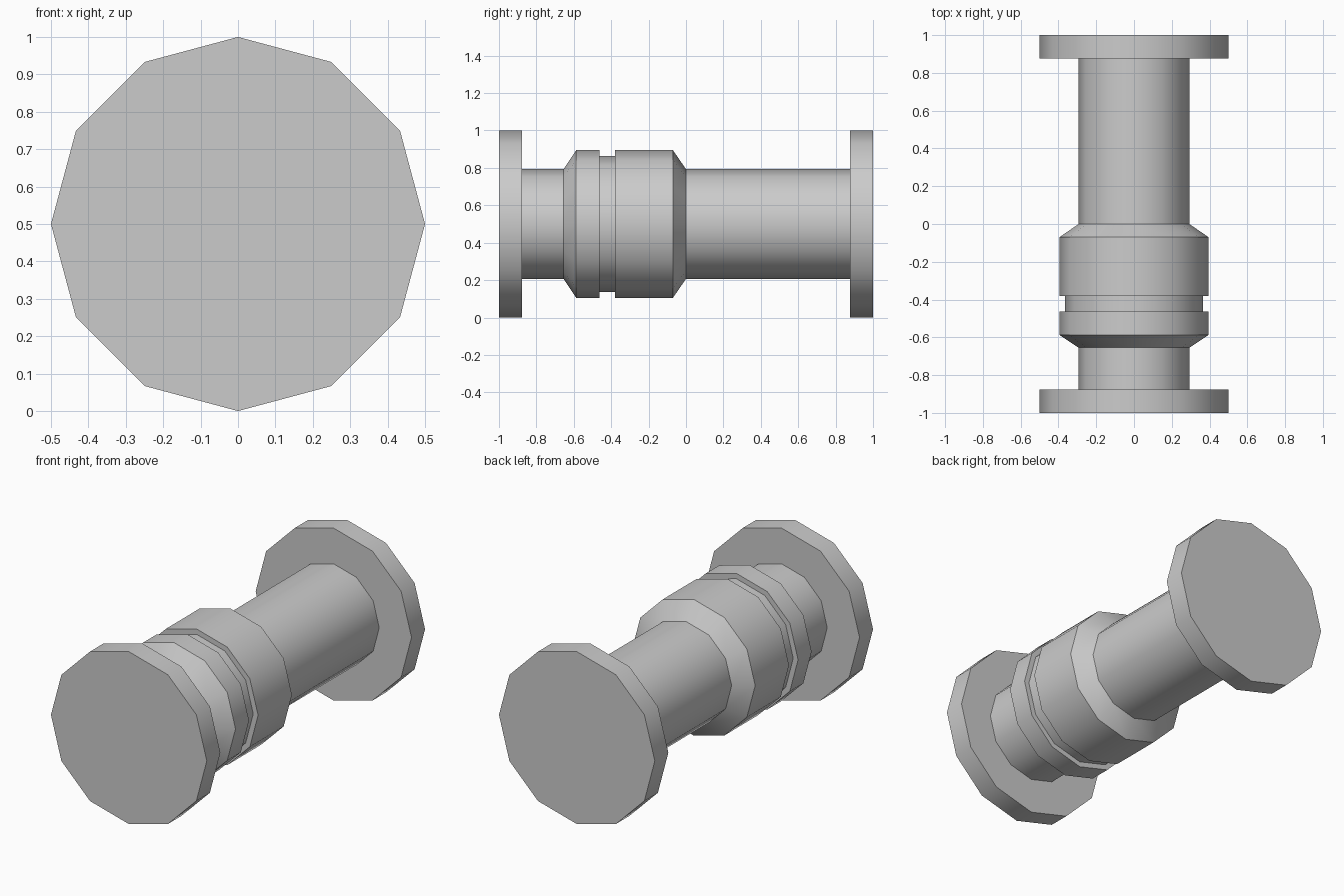
import bpy, bmesh
from math import cos, sin, radians, tau

if "Cube" in bpy.data.objects:
    bpy.data.objects.remove(bpy.data.objects["Cube"])

SIDES = 12
AXIS_Z = 0.5
R_FLANGE, R_PIPE, R_SLEEVE, R_GROOVE = 0.5, 0.293, 0.395, 0.364


def lathe(name, profile, cap_front=False, cap_back=False):
    """Revolve (radius, y) points around the horizontal y axis."""
    bm = bmesh.new()
    rings = [[bm.verts.new((r * cos(tau * i / SIDES), y, AXIS_Z + r * sin(tau * i / SIDES)))
              for i in range(SIDES)] for r, y in profile]
    for lo, hi in zip(rings, rings[1:]):
        for i in range(SIDES):
            j = (i + 1) % SIDES
            bm.faces.new((lo[i], hi[i], hi[j], lo[j]))
    if cap_front:
        bm.faces.new(rings[0])
    if cap_back:
        bm.faces.new(rings[-1][::-1])
    mesh = bpy.data.meshes.new(name)
    bm.to_mesh(mesh)
    bm.free()
    obj = bpy.data.objects.new(name, mesh)
    bpy.context.collection.objects.link(obj)
    # smooth round the barrel, crisp at rims and chamfers
    bpy.ops.object.select_all(action='DESELECT')
    obj.select_set(True)
    bpy.context.view_layer.objects.active = obj
    bpy.ops.object.shade_smooth_by_angle(angle=radians(35))
    return obj


# End flanges, each open only where its pipe joins
lathe("front_flange", [(R_FLANGE, -1), (R_FLANGE, -0.876), (R_PIPE, -0.876)], cap_front=True)
lathe("back_flange", [(R_PIPE, 0.876), (R_FLANGE, 0.876), (R_FLANGE, 1)], cap_back=True)

# Short and long pipe sections
lathe("front_pipe", [(R_PIPE, -0.876), (R_PIPE, -0.655)])
lathe("back_pipe", [(R_PIPE, 0), (R_PIPE, 0.876)])

# Chamfered coupling sleeve with a shallow groove
lathe("coupling_sleeve", [
    (R_PIPE, -0.655), (R_SLEEVE, -0.587), (R_SLEEVE, -0.463),
    (R_GROOVE, -0.463), (R_GROOVE, -0.38), (R_SLEEVE, -0.38),
    (R_SLEEVE, -0.07), (R_PIPE, 0)])
